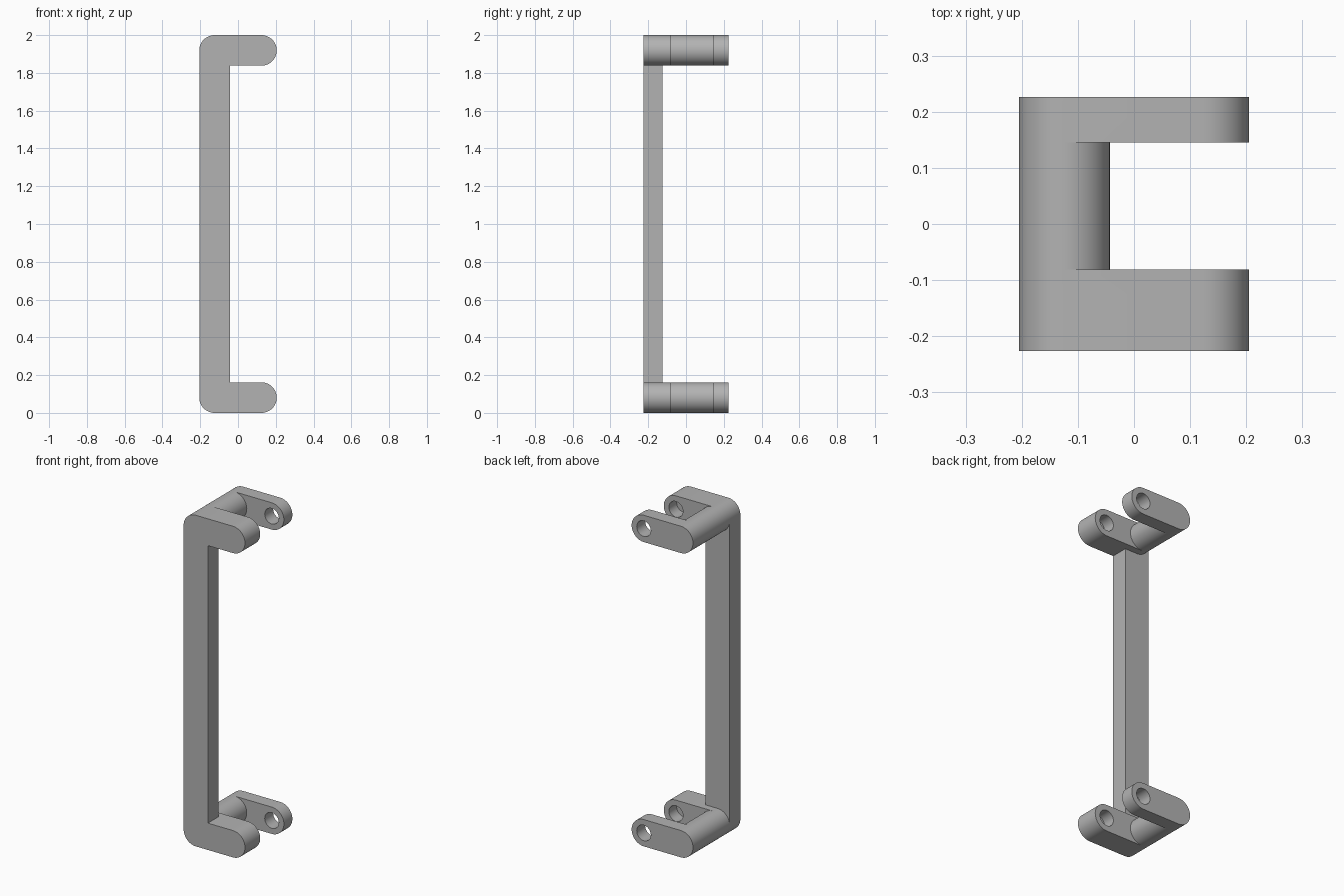
import bpy, bmesh, math

cube = bpy.data.objects.get("Cube")
if cube:
    bpy.data.objects.remove(cube, do_unlink=True)

R = 0.081                 # rounding radius of the brackets
CX = 0.124                # x of the rounded ends
LOW, HIGH = R, 2 - R      # bracket centre heights
FRONT, BACK = -0.226, 0.226

grey = bpy.data.materials.new("plain grey")
grey.use_nodes = True
grey.diffuse_color = (0.45, 0.45, 0.45, 1)
grey.node_tree.nodes["Principled BSDF"].inputs["Base Color"].default_value = grey.diffuse_color


def arc(cx, cz, r, start, end, steps):
    angles = [math.radians(start + (end - start) * i / steps) for i in range(steps + 1)]
    return [(cx + r * math.cos(a), cz + r * math.sin(a)) for a in angles]


def prism(name, outline, y0, y1):
    """Extrude an x-z outline from y0 to y1."""
    bm = bmesh.new()
    face = bm.faces.new([bm.verts.new((x, y0, z)) for x, z in outline])
    moved = bmesh.ops.extrude_face_region(bm, geom=[face])["geom"]
    bmesh.ops.translate(bm, vec=(0, y1 - y0, 0),
                        verts=[v for v in moved if isinstance(v, bmesh.types.BMVert)])
    bmesh.ops.recalc_face_normals(bm, faces=bm.faces)
    mesh = bpy.data.meshes.new(name)
    bm.to_mesh(mesh)
    bm.free()
    mesh.materials.append(grey)
    obj = bpy.data.objects.new(name, mesh)
    bpy.context.collection.objects.link(obj)
    return obj


def combine(target, tool, operation):
    mod = target.modifiers.new(operation.title(), "BOOLEAN")
    mod.operation, mod.solver, mod.object = operation, "EXACT", tool
    bpy.context.view_layer.objects.active = target
    bpy.ops.object.modifier_apply(modifier=mod.name)
    bpy.data.objects.remove(tool, do_unlink=True)


def slot(z):
    return arc(CX, z, R, -90, 90, 24) + arc(-CX, z, R, 90, 270, 24)


def circle(x, z, r):
    return arc(x, z, r, 0, 360, 48)[:-1]


# Long front frame: upright bar with a rounded arm at each end
frame_outline = (
    arc(-CX, LOW, R, 180, 270, 12)
    + arc(CX, LOW, R, -90, 90, 24)
    + [(R - CX, LOW + R), (R - CX, HIGH - R)]
    + arc(CX, HIGH, R, -90, 90, 24)
    + arc(-CX, HIGH, R, 90, 180, 12))
handle = prism("handle_frame", frame_outline, FRONT, -0.124)

for z in (LOW, HIGH):
    # Thickened front arm, rear arm and the round spacer joining them
    combine(handle, prism("front_lug", slot(z), -0.124, -0.081), "UNION")
    combine(handle, prism("spacer", circle(-CX, z, R), -0.081, 0.145), "UNION")
    combine(handle, prism("rear_arm", slot(z), 0.145, BACK), "UNION")
    # Pin hole: through the rear arm, blind in the front arm
    combine(handle, prism("pin_hole", circle(CX, z, 0.047), -0.155, 0.3), "DIFFERENCE")

bpy.ops.object.select_all(action="DESELECT")
handle.select_set(True)
bpy.context.view_layer.objects.active = handle
bpy.ops.object.shade_smooth_by_angle(angle=math.radians(30))
